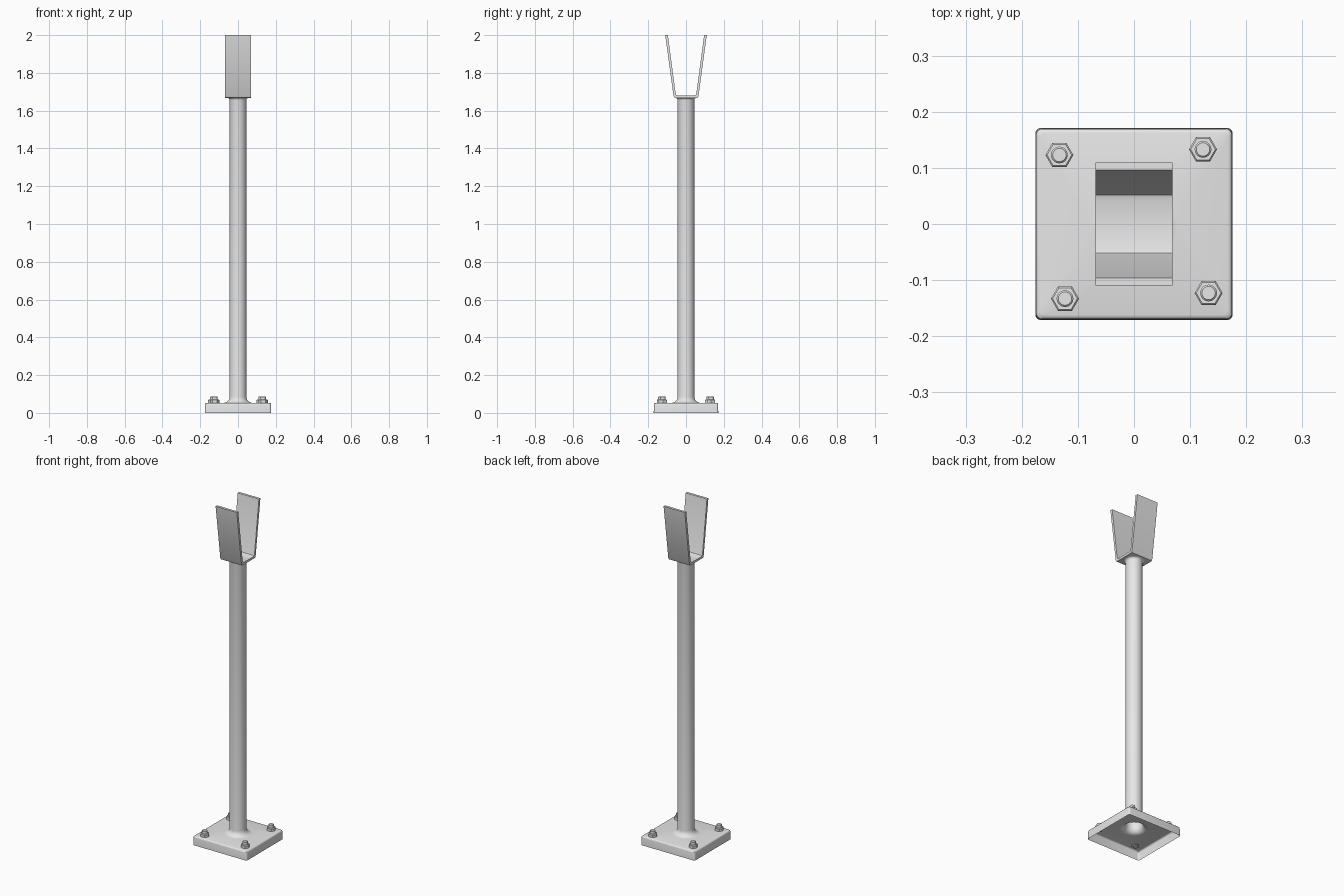
import bpy, bmesh, math
from math import cos, sin, pi

cube = bpy.data.objects.get("Cube")
if cube:
    bpy.data.objects.remove(cube, do_unlink=True)

steel = bpy.data.materials.new("grey_steel")
steel.use_nodes = True
GREY = (0.8, 0.8, 0.8, 1)
steel.diffuse_color = GREY
steel.node_tree.nodes["Principled BSDF"].inputs["Base Color"].default_value = GREY

ARC = 8                # points per quarter turn
PIPE_R = 0.045
PLATE_TOP = 0.053


def finish(bm, name, location=(0, 0, 0), angle=35):
    mesh = bpy.data.meshes.new(name)
    bm.to_mesh(mesh)
    bm.free()
    mesh.materials.append(steel)
    ob = bpy.data.objects.new(name, mesh)
    ob.location = location
    bpy.context.collection.objects.link(ob)
    bpy.ops.object.select_all(action='DESELECT')
    ob.select_set(True)
    bpy.context.view_layer.objects.active = ob
    bpy.ops.object.shade_smooth_by_angle(angle=math.radians(angle))
    return ob


def ring(bm, hx, hy, r, z):
    """Rounded rectangle of half sizes hx, hy; a circle when both equal r."""
    verts = []
    for i in range(4 * ARC):
        a = (i + 0.5) * pi / 2 / ARC
        sx, sy = (1 if cos(a) > 0 else -1), (1 if sin(a) > 0 else -1)
        verts.append(bm.verts.new((sx * (hx - r) + r * cos(a),
                                   sy * (hy - r) + r * sin(a), z)))
    return verts


def skin(bm, rings):
    for a, b in zip(rings, rings[1:]):
        for i in range(len(a)):
            j = (i + 1) % len(a)
            bm.faces.new((a[i], a[j], b[j], b[i]))


# Base plate and post: one hollow sheet, open underneath, with filleted joints
bm = bmesh.new()
rows = [ring(bm, 0.176, 0.171, 0.01, 0), ring(bm, 0.175, 0.17, 0.01, 0.044)]
for k in (1, 2, 3):
    t = k * pi / 6
    d = 0.008 * (1 - cos(t))
    rows.append(ring(bm, 0.175 - d, 0.17 - d, 0.01, 0.045 + 0.008 * sin(t)))
fillet = 0.032
for k in range(7):
    t = k * pi / 12
    r = PIPE_R + fillet * (1 - sin(t))
    rows.append(ring(bm, r, r, r, PLATE_TOP + fillet * (1 - cos(t))))
flare = 0.014
for k in range(5):
    t = k * pi / 8
    r = PIPE_R + flare * (1 - cos(t))
    rows.append(ring(bm, r, r, r, 1.655 + flare * sin(t)))
skin(bm, rows)
finish(bm, "base_plate_and_post")

# Forked saddle: half profile in y and z, mirrored and extruded along x
outer = [(0.056, 1.668), (0.062, 1.67), (0.066, 1.676), (0.11, 2)]
inner = [(0.096, 2), (0.055, 1.692), (0.052, 1.684), (0.045, 1.681)]
half = outer + inner
profile = half + [(-y, z) for y, z in reversed(half)]
bm = bmesh.new()
sides = [[bm.verts.new((x, y, z)) for y, z in profile] for x in (-0.069, 0.069)]
skin(bm, sides)
n = len(half)
for side in sides:
    # both arms, then the floor between them
    for i in range(n // 2 - 1):
        bm.faces.new((side[i], side[i + 1], side[n - 2 - i], side[n - 1 - i]))
        j = n + i
        bm.faces.new((side[j], side[j + 1], side[2 * n - 2 - i], side[2 * n - 1 - i]))
    bm.faces.new((side[0], side[n - 1], side[n], side[2 * n - 1]))
bmesh.ops.recalc_face_normals(bm, faces=bm.faces)
finish(bm, "forked_saddle")


def prism(bm, segments, radius, z0, z1, chamfer):
    """Upright prism with a chamfered top."""
    rows = []
    for r, z in ((radius, z0), (radius, z1 - chamfer), (radius - chamfer, z1)):
        rows.append([bm.verts.new((r * cos(2 * pi * i / segments),
                                   r * sin(2 * pi * i / segments), z))
                     for i in range(segments)])
    skin(bm, rows)
    bm.faces.new(rows[-1])
    bm.faces.new(rows[0][::-1])


# Anchor bolts: hex nut with a stud through it, one near each corner
for k, name in enumerate(("back_left", "back_right", "front_right", "front_left")):
    a = math.atan2(0.133, 0.123) + k * pi / 2
    reach = math.hypot(0.133, 0.123)
    bm = bmesh.new()
    prism(bm, 6, 0.025, PLATE_TOP - 0.001, 0.07, 0.003)
    prism(bm, 16, 0.015, 0.047, 0.087, 0.003)
    finish(bm, name + "_anchor_bolt", (reach * cos(a), reach * sin(a), 0), 30)
